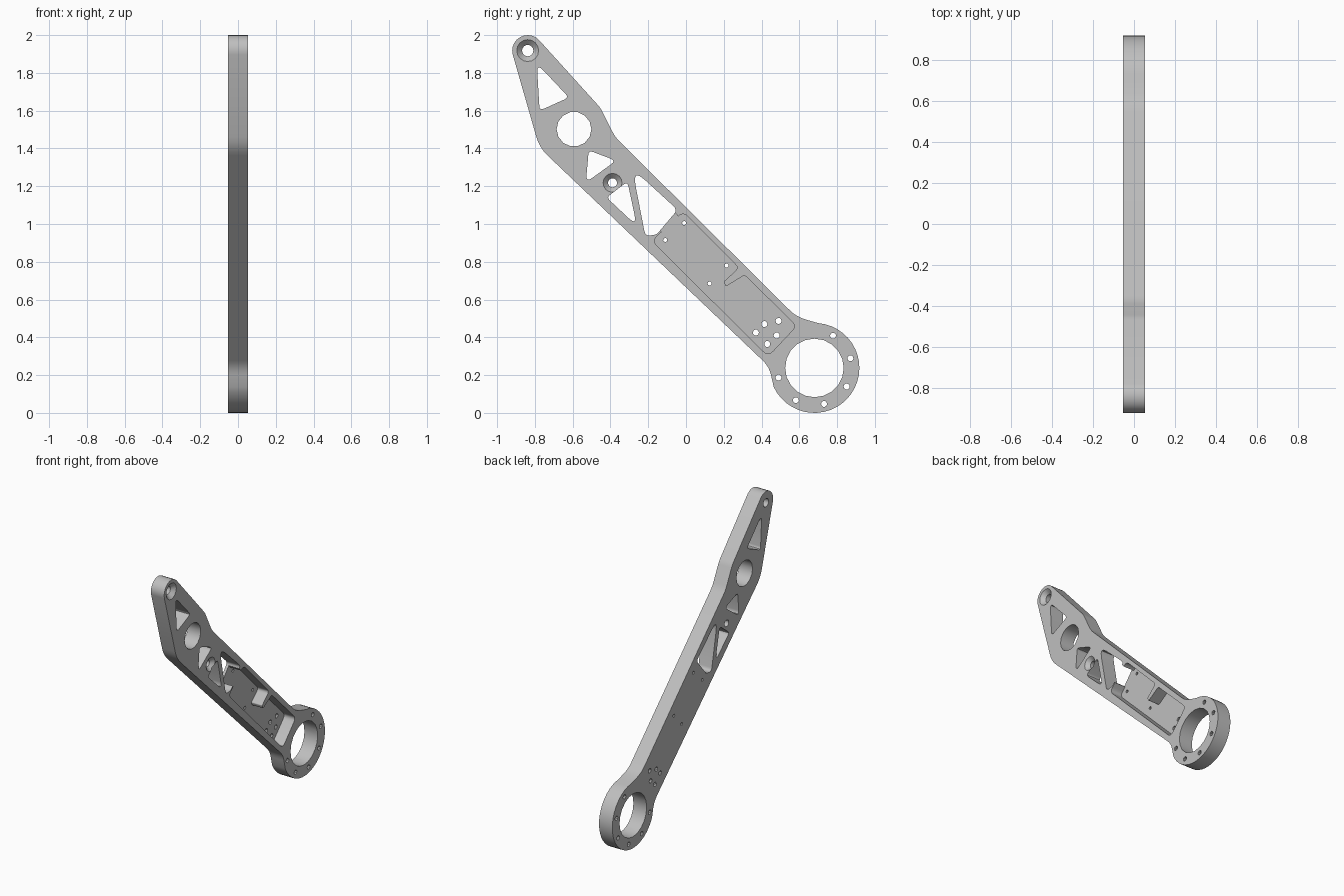
import bpy, bmesh
from math import cos, sin, radians, tan
from mathutils import Vector

cube = bpy.data.objects.get("Cube")
if cube:
    bpy.data.objects.remove(cube, do_unlink=True)

HALF = 0.053          # half the plate thickness
FLOOR = -0.033        # height of the pocket floor
RING = (0.68, 0.238)  # centre of the big end ring
TIP = (-0.838, 1.918)
PIVOT = (-0.389, 1.218)


def arc(centre, radius, start=0, end=360, steps=16):
    """Points on an arc in the y-z plane, angles in degrees."""
    count = steps if end - start == 360 else steps + 1
    angles = [radians(start + (end - start) * i / steps) for i in range(count)]
    return [(centre[0] + radius * cos(a), centre[1] + radius * sin(a)) for a in angles]


def rounded(corners, radius, steps=4):
    """Polygon with each corner rounded off; radius may be a list."""
    out, n = [], len(corners)
    radii = radius if isinstance(radius, list) else [radius] * n
    for i, r in enumerate(radii):
        p, a, b = (Vector(corners[k % n]) for k in (i, i - 1, i + 1))
        if r == 0:
            out.append(tuple(p))
            continue
        u, v = a - p, b - p
        t = min(r / tan(u.angle(v) / 2), 0.45 * u.length, 0.45 * v.length)
        u, v = p + u.normalized() * t, p + v.normalized() * t
        for s in (k / steps for k in range(steps + 1)):
            out.append(tuple(u * (1 - s) ** 2 + p * 2 * s * (1 - s) + v * s ** 2))
    return out


def prism(bm, low, x_low, x_high, high=None):
    """Solid between two matching outlines across x."""
    a = [bm.verts.new((x_low, *p)) for p in low]
    b = [bm.verts.new((x_high, *p)) for p in (high or low)]
    bm.faces.new(a)
    bm.faces.new(b)
    for i in range(len(a)):
        bm.faces.new((a[i - 1], a[i], b[i], b[i - 1]))


def make(name, solids):
    bm = bmesh.new()
    for solid in solids:
        prism(bm, *solid)
    bmesh.ops.recalc_face_normals(bm, faces=bm.faces)
    mesh = bpy.data.meshes.new(name)
    bm.to_mesh(mesh)
    bm.free()
    obj = bpy.data.objects.new(name, mesh)
    bpy.context.collection.objects.link(obj)
    return obj


# Plate outline: tip arc, lower bend, ring arc, upper bends
tip_arc = arc(TIP, 0.082, 42, 196, 10)
ring_arc = arc(RING, 0.238, 205, 445, 28)
corners = (tip_arc + [(-0.776, 1.404), (0.44, 0.245)] + ring_arc
           + [(0.585, 0.508), (-0.375, 1.46), (-0.453, 1.615)])
radii = ([0] * len(tip_arc) + [0.22, 0.15] + [0] * len(ring_arc) + [0.2, 0.2, 0.15])
plate = make("arm_plate", [(rounded(corners, radii), -HALF, HALF)])

# Through holes: ring bore, lightening holes, bolt holes
holes = [arc(RING, 0.155, steps=20), arc((-0.593, 1.502), 0.092, steps=14),
         arc(TIP, 0.03), arc(PIVOT, 0.024)]
holes += [rounded(tri, 0.018) for tri in (
    [(-0.79, 1.85), (-0.62, 1.67), (-0.775, 1.6)],
    [(-0.515, 1.39), (-0.37, 1.335), (-0.53, 1.22)],
    [(-0.42, 1.14), (-0.31, 1.225), (-0.26, 0.99)])]
holes.append(rounded([(-0.285, 1.295), (-0.045, 1.075), (-0.155, 0.945), (-0.215, 0.935)], 0.03))
for k in range(6):
    a = radians(60 - 45 * k)
    holes.append(arc((RING[0] + 0.197 * cos(a), RING[1] + 0.197 * sin(a)), 0.016, steps=10))
for p in [(-0.01, 1.005), (-0.11, 0.915), (0.215, 0.78), (0.125, 0.685)]:
    holes.append(arc(p, 0.011, steps=8))
for p in [(0.415, 0.47), (0.49, 0.487), (0.37, 0.425), (0.48, 0.41), (0.43, 0.365)]:
    holes.append(arc(p, 0.016, steps=10))

# Blind pocket with a tooth, and the slot joining it to the long hole
pocket = rounded([(-0.015, 1.065), (-0.18, 0.91), (0.435, 0.3), (0.585, 0.46),
                  (0.31, 0.73), (0.21, 0.668), (0.2, 0.695), (0.28, 0.768)],
                 [0.035, 0.035, 0.035, 0.035, 0.015, 0.008, 0.008, 0.025])
slot = [(-0.08, 1.085), (-0.16, 0.99), (-0.11, 0.937), (-0.03, 1.027)]

# Countersinks at the tip and pivot bolts, carried just past the face
sinks = []
for centre, inner, outer in ((TIP, 0.03, 0.058), (PIVOT, 0.024, 0.05)):
    rise = outer - inner
    sinks.append((arc(centre, inner), HALF - rise, HALF + rise,
                  arc(centre, outer + rise)))

cutters = [make("pocket_cutter", [(pocket, FLOOR, 1)]),
           make("slot_cutter", [(slot, FLOOR, 1)]),
           make("hole_cutter", [(h, -1, 1) for h in holes]),
           make("countersink_cutter", sinks)]
bpy.context.view_layer.objects.active = plate
plate.select_set(True)
for cutter in cutters:
    cutter.hide_render = True
    mod = plate.modifiers.new(cutter.name, 'BOOLEAN')
    mod.operation = 'DIFFERENCE'
    mod.solver = 'EXACT'
    mod.object = cutter
    bpy.ops.object.modifier_apply(modifier=mod.name)
    bpy.data.objects.remove(cutter, do_unlink=True)

# Single grey metal colour
grey = bpy.data.materials.new("light_grey_metal")
grey.use_nodes = True
colour = (0.52, 0.52, 0.52, 1)
grey.diffuse_color = colour
grey.node_tree.nodes["Principled BSDF"].inputs["Base Color"].default_value = colour
plate.data.materials.clear()
plate.data.materials.append(grey)
bpy.ops.object.shade_smooth_by_angle(angle=radians(30))
